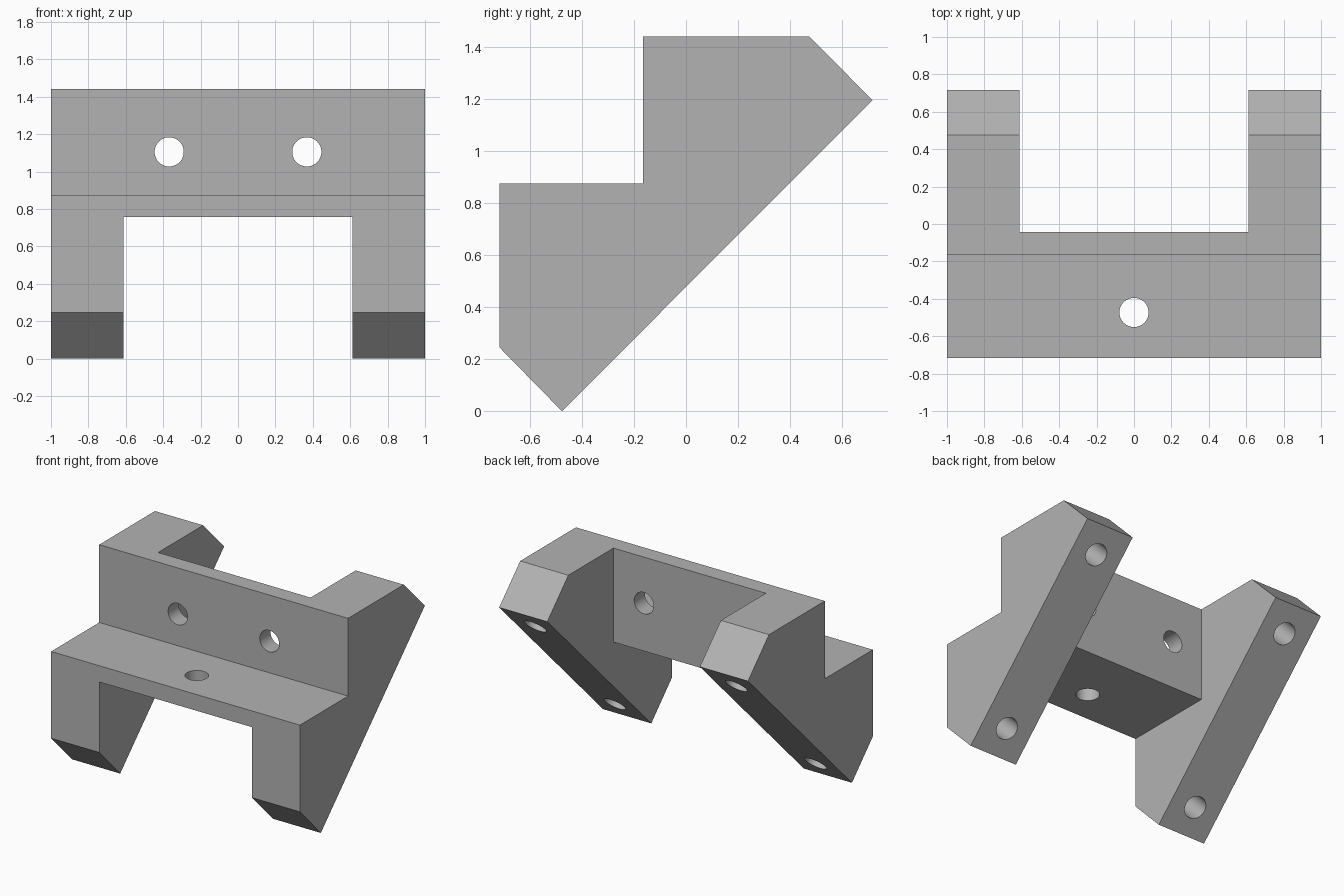
import bpy
import bmesh
from math import pi, radians
from mathutils import Vector

cube = bpy.data.objects.get("Cube")
if cube:
    bpy.data.objects.remove(cube, do_unlink=True)

grey = bpy.data.materials.new("plain grey")
grey.use_nodes = True
colour = (0.45, 0.45, 0.45, 1)
grey.diffuse_color = colour
grey.node_tree.nodes["Principled BSDF"].inputs["Base Color"].default_value = colour


def add_object(name, bm):
    bmesh.ops.recalc_face_normals(bm, faces=bm.faces)
    mesh = bpy.data.meshes.new(name)
    bm.to_mesh(mesh)
    bm.free()
    mesh.materials.append(grey)
    obj = bpy.data.objects.new(name, mesh)
    bpy.context.collection.objects.link(obj)
    return obj


def prism(name, profile, half_width):
    """Extrude a (y, z) profile symmetrically along x."""
    bm = bmesh.new()
    face = bm.faces.new([bm.verts.new((-half_width, y, z)) for y, z in profile])
    side = bmesh.ops.extrude_face_region(bm, geom=[face])["geom"]
    verts = [v for v in side if isinstance(v, bmesh.types.BMVert)]
    bmesh.ops.translate(bm, verts=verts, vec=(2 * half_width, 0, 0))
    return add_object(name, bm)


def drill(name, centre, direction, depth, radius=0.078):
    """Cylinder reaching depth to both sides of the centre."""
    bm = bmesh.new()
    bmesh.ops.create_cone(bm, cap_ends=True, segments=48, radius1=radius,
                          radius2=radius, depth=2 * depth)
    obj = add_object(name, bm)
    obj.location = centre
    obj.rotation_euler = Vector(direction).to_track_quat("Z", "Y").to_euler()
    return obj


# Stepped body with a slanted base and chamfered ends
low, high = Vector((0, -0.477, 0)), Vector((0, 0.717, 1.195))
body = prism("bracket_body", [
    (-0.717, 0.245), low.yz, high.yz, (0.475, 1.44),
    (-0.165, 1.44), (-0.165, 0.875), (-0.717, 0.875)], 1)

# Space between the two legs, leaving the angled shelf
cutters = [prism("leg_gap_cutter", [
    (-1, -1), (1, -1), (1, 2), (-0.042, 2), (-0.042, 0.757), (-1, 0.757)], 0.613)]

# Through holes in the shelf
cutters.append(drill("shelf_hole_cutter", (0, -0.473, 0.82), (0, 0, 1), 0.2))
for side in (-1, 1):
    cutters.append(drill("wall_hole_cutter", (side * 0.368, -0.1, 1.105), (0, 1, 0), 0.2))
    # Blind mounting holes in the slanted base of each leg
    for t in (0.118, 0.882):
        spot = low.lerp(high, t) + Vector((side * 0.807, 0, 0))
        cutters.append(drill("base_hole_cutter", spot, (0, -1, 1), 0.35))

bpy.context.view_layer.objects.active = body
for cutter in cutters:
    cutter.hide_render = True
    cut = body.modifiers.new(cutter.name, "BOOLEAN")
    cut.operation = "DIFFERENCE"
    cut.solver = "EXACT"
    cut.object = cutter
    bpy.ops.object.modifier_apply(modifier=cut.name)
for cutter in cutters:
    bpy.data.objects.remove(cutter, do_unlink=True)

# Smooth hole walls, sharp edges elsewhere
bpy.ops.object.select_all(action="DESELECT")
body.select_set(True)
bpy.ops.object.shade_smooth_by_angle(angle=radians(30))
